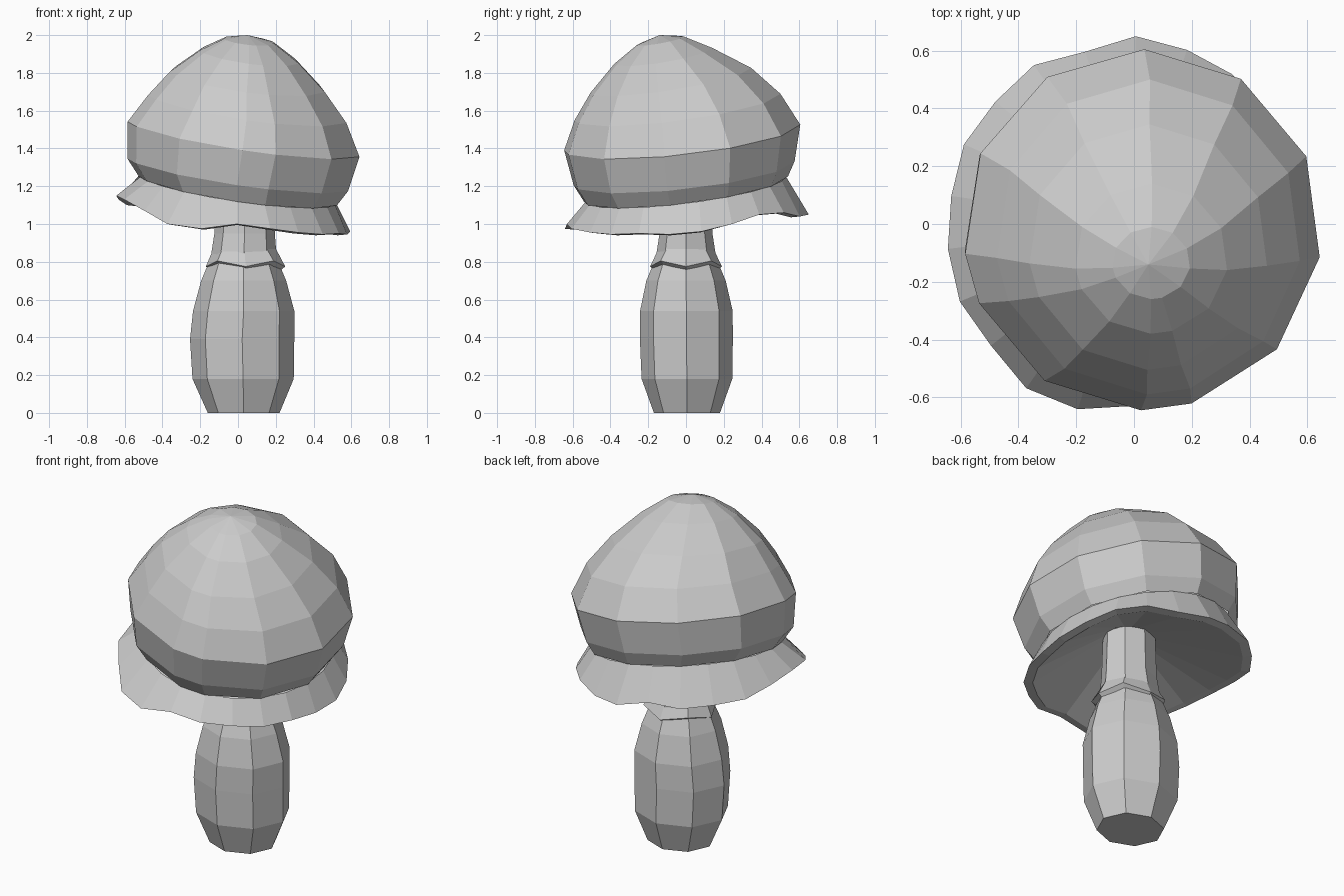
import bpy
from math import cos, sin, radians
from mathutils import Vector

cube = bpy.data.objects.get("Cube")
if cube:
    bpy.data.objects.remove(cube, do_unlink=True)

GREY = (0.6, 0.6, 0.6)
mat = bpy.data.materials.new("plain grey")
mat.use_nodes = True
mat.diffuse_color = (*GREY, 1)
mat.node_tree.nodes["Principled BSDF"].inputs["Base Color"].default_value = (*GREY, 1)


def spread(n, start=0):
    """Evenly spaced angles around a circle."""
    return [start + 360 * i / n for i in range(n)]


def ring(angles, cx, cy, rx, ry, z, sx=0.0, sy=0.0):
    """Elliptical ring lying in a plane tilted by the slopes sx and sy."""
    points = []
    for a in map(radians, angles):
        x, y = cx + rx * cos(a), cy + ry * sin(a)
        points.append(Vector((x, y, z + sx * x + sy * y)))
    return points


def loft(name, rings, bottom=False, tip=None):
    """Skin a stack of equal rings, with an optional base cap and pointed tip."""
    n = len(rings[0])
    verts = [p for r in rings for p in r]
    faces = []
    for k in range(len(rings) - 1):
        for i in range(n):
            j = (i + 1) % n
            faces.append((k * n + i, k * n + j, (k + 1) * n + j, (k + 1) * n + i))
    if bottom:
        faces.append(tuple(reversed(range(n))))
    if tip:
        top = len(verts)
        verts.append(Vector(tip))
        faces += [(top - n + i, top - n + (i + 1) % n, top) for i in range(n)]
    mesh = bpy.data.meshes.new(name)
    mesh.from_pydata(verts, [], faces)
    mesh.materials.append(mat)
    obj = bpy.data.objects.new(name, mesh)
    bpy.context.collection.objects.link(obj)


# Leaning faceted cap with uneven columns: centre, radii, height and slopes per ring
skirt_angles = spread(22, 24)
cap_angles = [skirt_angles[i] for i in (0, 2, 4, 6, 8, 10, 11, 13, 15, 16, 18, 20)]
cap = [ring(cap_angles, *r) for r in (
    (0, 0, .53, .54, 1.185, -.145, .125),
    (0, -.01, .59, .585, 1.27, -.145, .11),
    (.03, -.02, .62, .625, 1.465, -.15, .11),
    (.05, -.045, .53, .545, 1.632, -.14, .13),
    (.05, -.08, .415, .425, 1.78, -.13, .155),
    (.06, -.12, .265, .26, 1.917, -.13, .163),
    (.06, -.135, .135, .125, 2.0, -.1, .18),
)]
loft("cap", cap, tip=(.05, -.14, 2.0))

# Wavy flared skirt with a thick rim and a conical underside
rim_radius = [.60, .60, .62, .63, .65, .62, .65, .64, .65, .64, .65,
              .66, .65, .68, .67, .63, .63, .60, .60, .59, .585, .60]
rim_height = [1.0, 1.05, 1.06, 1.04, 1.05, 1.09, 1.08, 1.09, 1.10, 1.13, 1.15,
              1.13, 1.07, 1.0, .975, 1.0, .975, .955, .945, .95, .945, .96]
rim, lip = [], []
for angle, r, z in zip(skirt_angles, rim_radius, rim_height):
    a = radians(angle)
    rim.append(Vector((r * cos(a), r * sin(a), z)))
    lip.append(Vector(((r - .05) * cos(a), (r - .05) * sin(a), z - .005)))
gills = ring(skirt_angles, .03, 0, .13, .12, 1.2)
skirt_top = ring(skirt_angles, 0, 0, .52, .53, 1.185, -.145, .125)
loft("skirt", [gills, lip, rim, skirt_top])

# Bulging eight-sided stem
octagon = spread(8)
stem = [ring(octagon, *r) for r in (
    (.03, .005, .19, .175, 0),
    (.027, .005, .268, .24, .18),
    (.022, .002, .276, .246, .39),
    (.03, .002, .268, .245, .54),
    (.03, 0, .225, .21, .7),
    (.03, 0, .175, .16, .82),
    (.035, 0, .16, .14, .95),
    (.035, 0, .15, .13, 1.25),
)]
loft("stem", stem, bottom=True)

# Small collar around the stem with a zigzag hem
hem = ring(octagon, .04, 0, .21, .19, .805)
hem_under = ring(octagon, .04, 0, .185, .165, .785)
for low, point in enumerate(zip(hem, hem_under)):
    for p in point:
        p.z -= 0.03 if low % 2 == 0 else 0
loft("collar", [ring(octagon, .035, 0, .15, .13, .82), hem_under, hem,
                ring(octagon, .035, 0, .165, .145, .87)])
